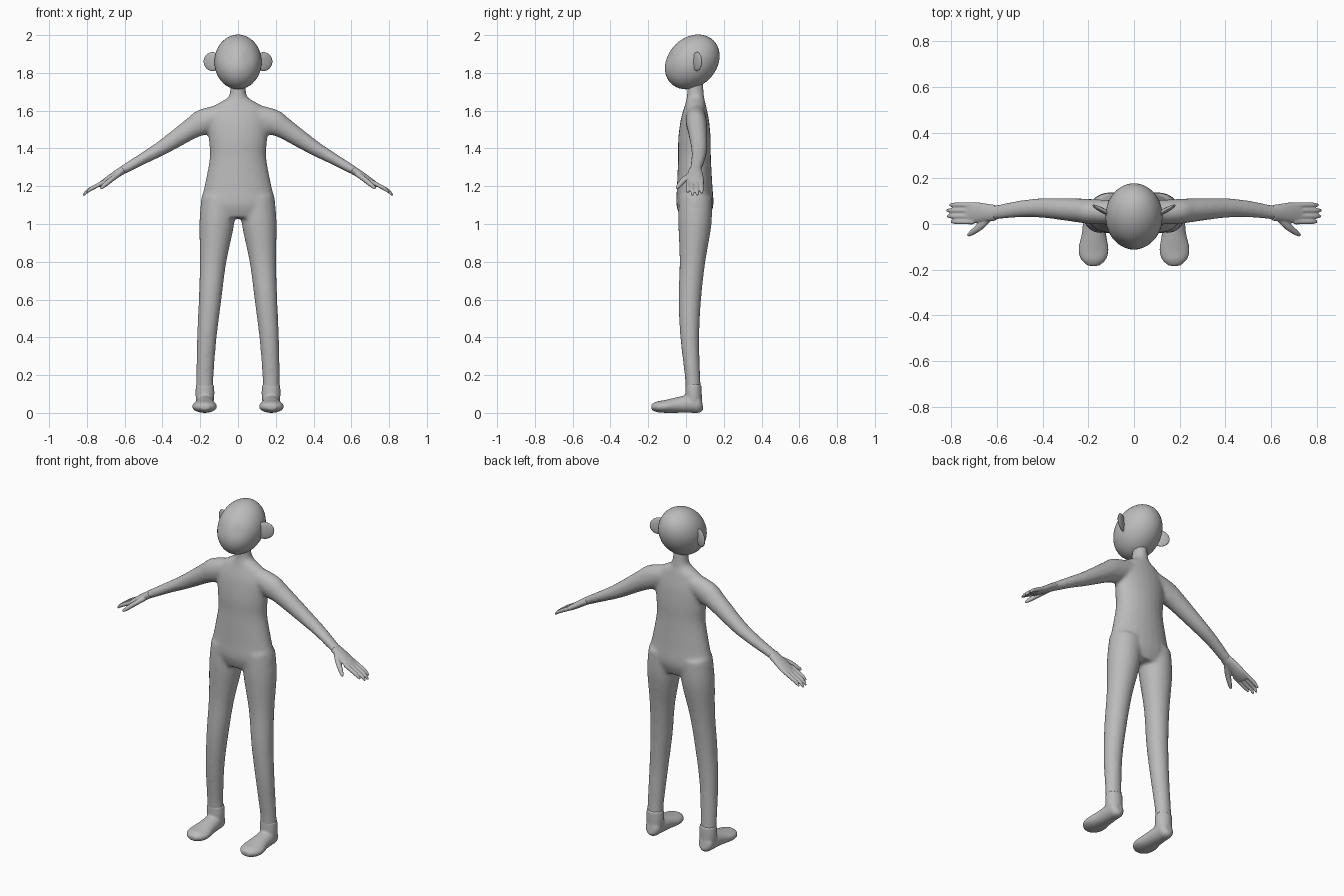
import bpy, bmesh, math
from mathutils import Vector, Matrix

cube = bpy.data.objects.get("Cube")
if cube:
    bpy.data.objects.remove(cube, do_unlink=True)

GREY = (0.5, 0.5, 0.5, 1)
mat = bpy.data.materials.new("plain grey")
mat.use_nodes = True
mat.diffuse_color = GREY
mat.node_tree.nodes["Principled BSDF"].inputs["Base Color"].default_value = GREY

X, Y = Vector((1, 0, 0)), Vector((0, 1, 0))


def spline(rows, steps):
    """Catmull-Rom interpolation through rows of (x, y, z, radius, radius)."""
    out = []
    for i in range(len(rows) - 1):
        quad = [rows[max(i - 1, 0)], rows[i], rows[i + 1], rows[min(i + 2, len(rows) - 1)]]
        for s in range(steps):
            t = s / steps
            out.append([0.5 * (2 * b + (c - a) * t + (2 * a - 5 * b + 4 * c - d) * t * t
                               + (3 * b - a - 3 * c + d) * t ** 3)
                        for a, b, c, d in zip(*quad)])
    return out + [list(rows[-1])]


def tube(bm, rows, ref, sides=24, steps=5):
    """Closed elliptical loft; the first radius lies along ref."""
    rows = spline(rows, steps)
    pts = [Vector(r[:3]) for r in rows]
    rings = []
    for i, r in enumerate(rows):
        tan = (pts[min(i + 1, len(pts) - 1)] - pts[max(i - 1, 0)]).normalized()
        u = (ref - tan * ref.dot(tan)).normalized()
        v = tan.cross(u)
        angles = [2 * math.pi * k / sides for k in range(sides)]
        rings.append([bm.verts.new(pts[i] + u * r[3] * math.cos(a) + v * r[4] * math.sin(a))
                      for a in angles])
    for a, b in zip(rings, rings[1:]):
        for k in range(sides):
            n = (k + 1) % sides
            bm.faces.new((a[k], a[n], b[n], b[k]))
    bm.faces.new(rings[0][::-1])
    bm.faces.new(rings[-1])


def ball(bm, centre, radii, rotation=Matrix()):
    m = Matrix.Translation(centre) @ rotation @ Matrix.Diagonal((*radii, 1))
    bmesh.ops.create_uvsphere(bm, u_segments=40, v_segments=24, radius=1, matrix=m)


def flip(rows):
    return [(-r[0], *r[1:]) for r in rows]


def finish(name, bm, voxel=0, smooth=0, mirror=False):
    bmesh.ops.recalc_face_normals(bm, faces=bm.faces)
    mesh = bpy.data.meshes.new(name)
    bm.to_mesh(mesh)
    bm.free()
    mesh.materials.append(mat)
    mesh.polygons.foreach_set("use_smooth", [True] * len(mesh.polygons))
    ob = bpy.data.objects.new(name, mesh)
    bpy.context.collection.objects.link(ob)
    if voxel:
        m = ob.modifiers.new("fuse", 'REMESH')
        m.mode, m.voxel_size, m.use_smooth_shade = 'VOXEL', voxel, True
        m = ob.modifiers.new("soften", 'SMOOTH')
        m.factor, m.iterations = 0.5, smooth
    if mirror:
        ob.modifiers.new("mirror", 'MIRROR')
    return ob


# Body: torso with neck, arms and legs fused into one skin
bm = bmesh.new()
tube(bm, [(0, .045, 1.03, .17, .075), (0, .047, 1.1, .2, .098), (0, .046, 1.2, .178, .094),
          (0, .045, 1.35, .15, .087), (0, .045, 1.45, .155, .086), (0, .047, 1.55, .16, .075),
          (0, .05, 1.62, .13, .058), (0, .05, 1.65, .085, .05), (0, .05, 1.685, .045, .045),
          (0, .045, 1.8, .04, .04)], X)
arm = [(.06, .052, 1.59, .05, .05), (.18, .054, 1.542, .055, .068), (.25, .06, 1.503, .052, .056),
       (.4, .07, 1.405, .043, .04), (.5, .066, 1.348, .037, .031), (.6, .051, 1.291, .032, .024),
       (.635, .048, 1.272, .031, .02)]
leg = [(.1, .05, 1.14, .092, .088), (.113, .047, 1.0, .092, .088), (.132, .034, .8, .07, .068),
       (.148, .02, .6, .06, .06), (.165, .02, .4, .052, .05), (.175, .034, .2, .046, .041),
       (.175, .04, .11, .046, .041)]
for side in (list, flip):
    tube(bm, side(arm), Y)
    tube(bm, side(leg), X)
finish("body", bm, .01, 8)

# Feet: rounded shoe shape with an ankle
bm = bmesh.new()
tube(bm, [(.175, .087, .05, .02, .03), (.175, .07, .048, .042, .047), (.175, .03, .049, .047, .049),
          (.175, -.04, .042, .053, .042), (.177, -.11, .034, .066, .034),
          (.177, -.155, .032, .055, .028), (.177, -.183, .03, .025, .014)], X)
tube(bm, [(.175, .04, .15, .048, .042), (.175, .04, .1, .05, .044), (.175, .04, .04, .045, .044)], X)
finish("feet", bm, .006, 6, True)

# Hands: flat palm, four curled fingers and a thumb
bm = bmesh.new()
tube(bm, [(.605, .048, 1.288, .034, .022), (.65, .05, 1.26, .04, .02), (.7, .05, 1.227, .046, .017),
          (.735, .046, 1.206, .043, .012)], Y)
for y, reach in ((.083, -.012), (.059, 0), (.034, -.002), (.01, -.018)):
    tube(bm, [(.7, y, 1.227, .012, .012), (.76, y, 1.196, .0115, .011),
              (.8 + reach, y, 1.172 - reach * .6, .0105, .0095),
              (.818 + reach, y, 1.15 - reach, .006, .005)], Y, 12)
tube(bm, [(.63, .03, 1.265, .016, .014), (.67, -.008, 1.236, .017, .014),
          (.705, -.035, 1.207, .013, .012), (.727, -.05, 1.188, .007, .007)], Y, 12)
finish("hands", bm, .004, 3, True)

# Head: tilted egg with shallow eye hollows
bm = bmesh.new()
ball(bm, (0, .033, 1.858), (.125, .16, .128), Matrix.Rotation(math.radians(45), 4, 'X'))
for v in bm.verts:
    for sx in (-1, 1):
        d = (v.co - Vector((.05 * sx, -.085, 1.88))).length
        v.co.y += .006 * math.exp(-(d / .035) ** 2)
finish("head", bm)

# Ears: thin discs swept backwards
bm = bmesh.new()
ball(bm, (.135, .058, 1.86), (.053, .011, .05), Matrix.Rotation(math.radians(28), 4, 'Z'))
finish("ears", bm, mirror=True)
